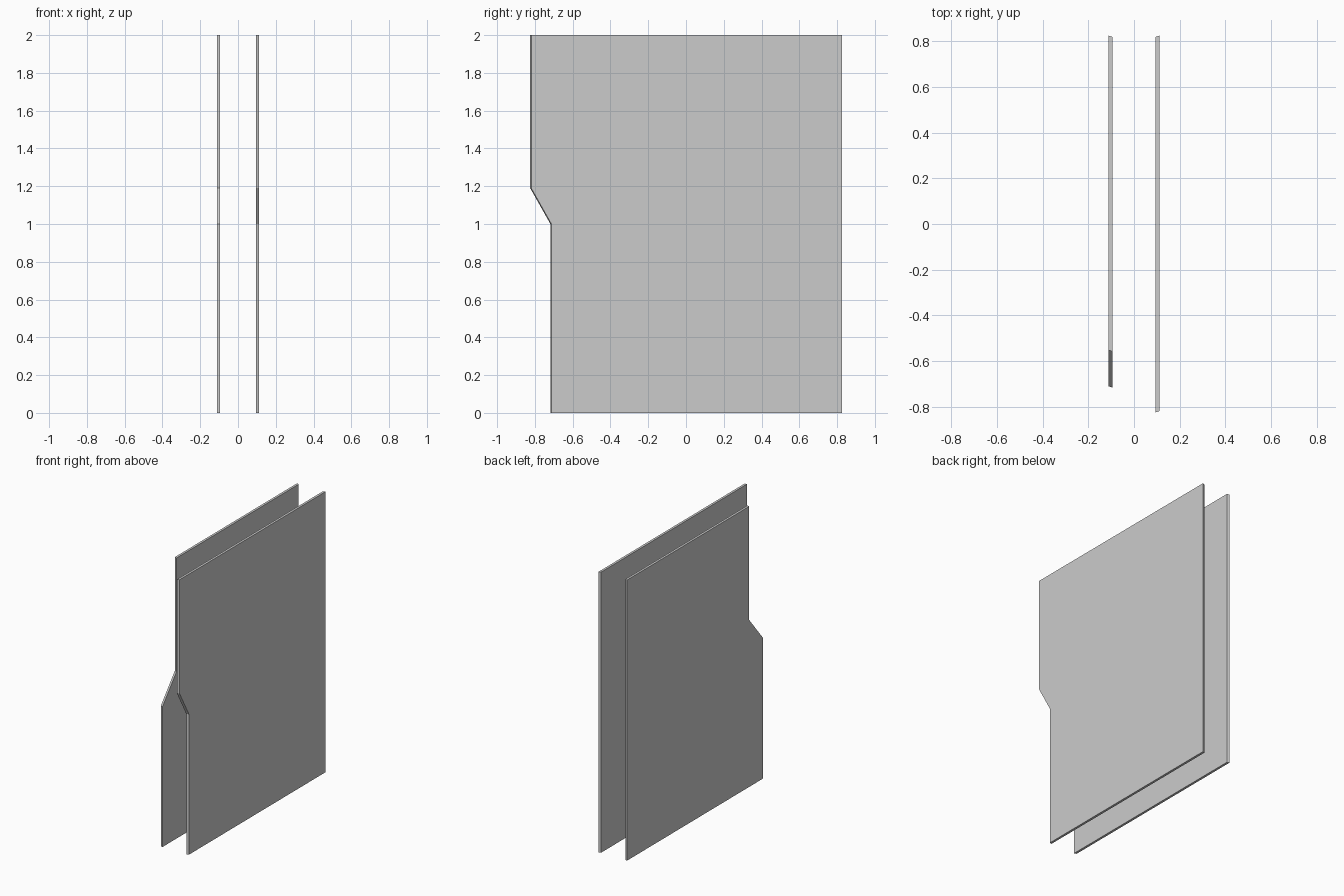
import bpy

if "Cube" in bpy.data.objects:
    bpy.data.objects.remove(bpy.data.objects["Cube"])

X_IN, X_OUT = 0.095, 0.112   # inner and outer face distance from centre
SKEW = 0.006                 # outer face sits slightly further back
Y_BACK = 0.819
Z_LOW, Z_HIGH, Z_TOP = 1.0, 1.19, 2.0


def panel(name, side, y_low, y_high):
    """Thin upright panel with a step in its front edge."""
    profile = [(y_low, 0), (Y_BACK, 0), (Y_BACK, Z_TOP),
               (y_high, Z_TOP), (y_high, Z_HIGH), (y_low, Z_LOW)]
    n = len(profile)
    inner = [(side * X_IN, y, z) for y, z in profile]
    outer = [(side * X_OUT, y + SKEW, z) for y, z in profile]
    faces = [tuple(reversed(range(n))), tuple(range(n, 2 * n))]
    faces += [(i, (i + 1) % n, n + (i + 1) % n, n + i) for i in range(n)]
    if side < 0:
        faces = [f[::-1] for f in faces]
    mesh = bpy.data.meshes.new(name)
    mesh.from_pydata(inner + outer, [], faces)
    obj = bpy.data.objects.new(name, mesh)
    bpy.context.collection.objects.link(obj)


# Right panel is wider at the top, left panel is wider at the bottom
panel("right_panel", 1, -0.718, -0.825)
panel("left_panel", -1, -0.716, -0.558)
